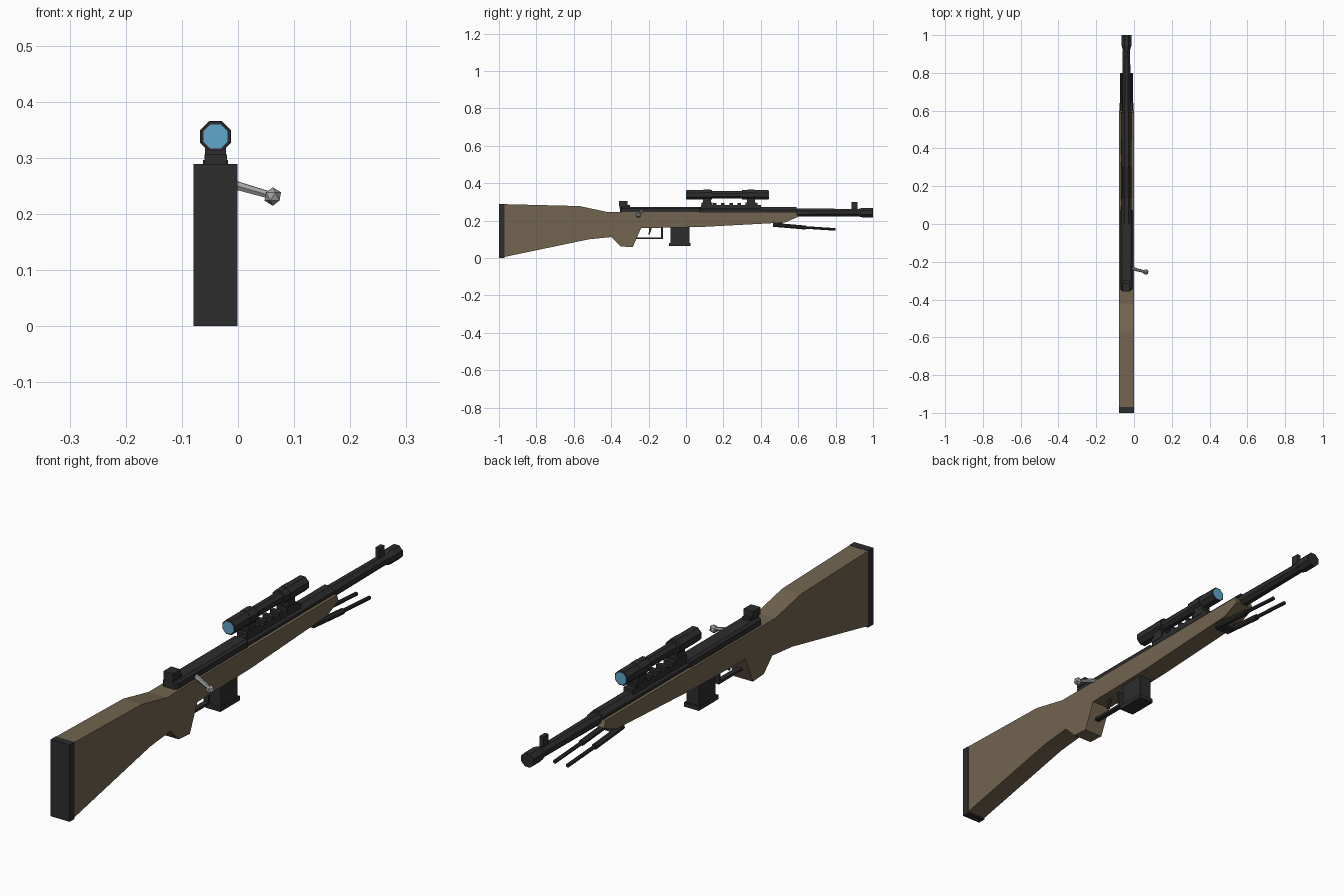
import bpy, bmesh, math
from mathutils import Vector, Matrix

old = bpy.data.objects.get("Cube")
if old:
    bpy.data.objects.remove(old, do_unlink=True)

CX = -0.04  # centre plane of the body


def material(name, rgb):
    m = bpy.data.materials.new(name)
    m.use_nodes = True
    m.diffuse_color = (*rgb, 1)
    m.node_tree.nodes["Principled BSDF"].inputs["Base Color"].default_value = (*rgb, 1)
    return m


WOOD = material("brown wood", (0.17, 0.13, 0.08))
DARK = material("dark metal", (0.026, 0.026, 0.026))
STEEL = material("bright steel", (0.36, 0.36, 0.37))
GLASS = material("blue glass", (0.12, 0.39, 0.6))


def finish(name, bm, mat):
    bmesh.ops.recalc_face_normals(bm, faces=bm.faces)
    mesh = bpy.data.meshes.new(name)
    bm.to_mesh(mesh)
    bm.free()
    mesh.materials.append(mat)
    ob = bpy.data.objects.new(name, mesh)
    bpy.context.collection.objects.link(ob)
    return ob


def prism(name, points, half, mat, x=CX):
    """Side profile in (y, z), extruded across x."""
    bm = bmesh.new()
    face = bm.faces.new([bm.verts.new((x - half, y, z)) for y, z in points])
    out = bmesh.ops.extrude_face_region(bm, geom=[face])
    moved = [v for v in out["geom"] if isinstance(v, bmesh.types.BMVert)]
    bmesh.ops.translate(bm, verts=moved, vec=(2 * half, 0, 0))
    return finish(name, bm, mat)


def box(name, y0, y1, z0, z1, half, mat=DARK, x=CX):
    return prism(name, [(y0, z0), (y1, z0), (y1, z1), (y0, z1)], half, mat, x)


def rod(name, a, b, r0, r1=None, mat=DARK, sides=8):
    """Faceted rod from a to b with flats facing up."""
    a, b = Vector(a), Vector(b)
    bm = bmesh.new()
    bmesh.ops.create_cone(bm, cap_ends=True, segments=sides, radius1=r0,
                          radius2=r0 if r1 is None else r1, depth=(b - a).length)
    turn = (b - a).to_track_quat("Z", "Y").to_matrix().to_4x4()
    spin = Matrix.Rotation(math.pi / sides, 4, "Z")
    bm.transform(Matrix.Translation((a + b) / 2) @ turn @ spin)
    return finish(name, bm, mat)


def tube(name, y0, y1, z, r0, r1=None, mat=DARK):
    return rod(name, (CX, y0, z), (CX, y1, z), r0, r1, mat)


# Stock and butt plate
prism("stock", [(-0.97, 0.288), (-0.57, 0.278), (-0.42, 0.246), (0.59, 0.246),
                (0.6, 0.22), (0.53, 0.19), (0.08, 0.166), (-0.24, 0.16),
                (-0.285, 0.058), (-0.35, 0.062), (-0.4, 0.112),
                (-0.52, 0.1), (-0.97, 0.006)], 0.039, WOOD)
box("butt_plate", -1, -0.97, 0, 0.289, 0.0395)

# Receiver with chamfered upper edges
receiver = box("receiver", -0.353, 0.08, 0.235, 0.274, 0.031)
bevel = receiver.modifiers.new("chamfer", "BEVEL")
bevel.width = 0.008
bevel.segments = 1

# Barrel and muzzle
tube("barrel_shroud", 0.07, 0.59, 0.245, 0.03)
tube("barrel", 0.58, 0.94, 0.243, 0.024, 0.021)
tube("muzzle_flare", 0.92, 0.945, 0.243, 0.021, 0.028)
tube("muzzle", 0.945, 1, 0.243, 0.028)

# Iron sights
box("rear_sight_base", -0.355, -0.3, 0.265, 0.283, 0.016)
box("rear_sight", -0.357, -0.312, 0.278, 0.306, 0.02)
box("front_sight", 0.885, 0.917, 0.258, 0.3, 0.008)

# Scope rail with cross teeth
box("scope_rail", 0.08, 0.4, 0.262, 0.284, 0.02)
for i in range(7):
    y = 0.1 + i * 0.044
    box("rail_tooth", y, y + 0.018, 0.282, 0.295, 0.02)

# Scope body
SZ = 0.338
tube("scope_tube", 0.1, 0.34, SZ, 0.021)
tube("eyepiece", 0.002, 0.14, SZ, 0.0285)
tube("objective", 0.3, 0.442, SZ, 0.0285)
tube("rear_lens", 0, 0.006, SZ, 0.0235, mat=GLASS)
tube("front_lens", 0.438, 0.444, SZ, 0.0235, mat=GLASS)
for y in (0.112, 0.348):
    tube("scope_ring", y - 0.018, y + 0.018, SZ, 0.0298)
    box("scope_mount", y - 0.022, y + 0.022, 0.29, 0.32, 0.019)
    box("scope_clamp", y - 0.03, y + 0.03, 0.28, 0.296, 0.022)

# Magazine
box("magazine", -0.082, 0.018, 0.075, 0.17, 0.026)
box("magazine_floor", -0.092, 0.025, 0.064, 0.08, 0.031)

# Trigger and its guard
box("guard_bottom", -0.265, -0.124, 0.101, 0.11, 0.01)
box("guard_front", -0.133, -0.124, 0.101, 0.167, 0.01)
prism("trigger", [(-0.2, 0.165), (-0.183, 0.165), (-0.188, 0.143),
                  (-0.196, 0.124), (-0.202, 0.126), (-0.197, 0.145)], 0.005, DARK)

# Bolt handle and knob
rod("bolt_handle", (-0.025, -0.232, 0.257), (0.062, -0.254, 0.232), 0.009, 0.007,
    STEEL, 6)
bm = bmesh.new()
bmesh.ops.create_icosphere(bm, subdivisions=1, radius=0.0165,
                           matrix=Matrix.Translation((0.062, -0.254, 0.231)))
finish("bolt_knob", bm, STEEL)

# Folded bipod
box("bipod_mount", 0.465, 0.515, 0.166, 0.195, 0.03)
for side, label in ((1, "left"), (-1, "right")):
    x = CX + side * 0.027
    rod(label + "_leg_upper", (x, 0.475, 0.177), (x, 0.64, 0.163), 0.0115)
    rod(label + "_leg_lower", (x, 0.63, 0.164), (x, 0.8, 0.153), 0.0075)
